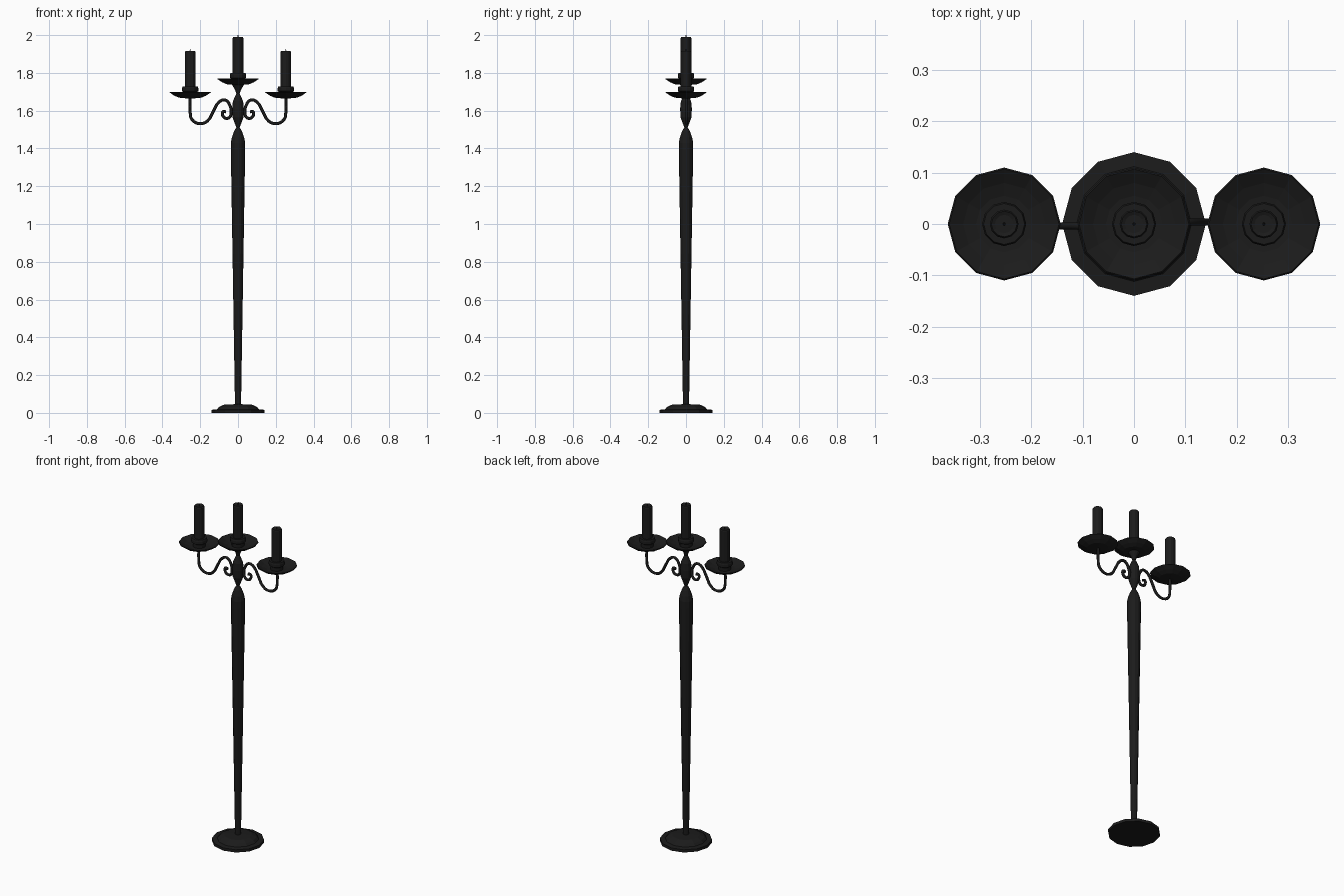
import bpy, bmesh
from math import sin, cos, pi

if "Cube" in bpy.data.objects:
    bpy.data.objects.remove(bpy.data.objects["Cube"])

iron = bpy.data.materials.new("black_iron")
iron.diffuse_color = (0.011, 0.011, 0.011, 1)
iron.use_nodes = True
iron.node_tree.nodes["Principled BSDF"].inputs["Base Color"].default_value = iron.diffuse_color


def lathe(name, profile, x=0, z=0, sides=12):
    """Spin (radius, height) pairs round a vertical axis and cap both ends."""
    bm = bmesh.new()
    rings = [[bm.verts.new((x + r * cos(2 * pi * i / sides), r * sin(2 * pi * i / sides), z + h))
              for i in range(sides)] for r, h in profile]
    for a, b in zip(rings, rings[1:]):
        for i in range(sides):
            j = (i + 1) % sides
            bm.faces.new((a[i], a[j], b[j], b[i]))
    bm.faces.new(rings[0][::-1])
    bm.faces.new(rings[-1])
    me = bpy.data.meshes.new(name)
    bm.to_mesh(me)
    bm.free()
    me.materials.append(iron)
    ob = bpy.data.objects.new(name, me)
    bpy.context.collection.objects.link(ob)
    return ob


def candle_holder(side, x, z, height):
    # drip dish, shallow and hollow, rim at z
    lathe(side + "_dish", [(0.02, -0.032), (0.06, -0.028), (0.085, -0.017), (0.11, 0.0),
                           (0.107, 0.003), (0.08, -0.011), (0.055, -0.019), (0.02, -0.021)], x, z)
    # candle socket
    lathe(side + "_socket", [(0.034, -0.025), (0.034, 0.0), (0.043, 0.006), (0.043, 0.022),
                             (0.040, 0.031), (0.029, 0.031)], x, z)
    # candle with a slightly melted top, and its wick
    lathe(side + "_candle", [(0.028, 0.0), (0.028, height - 0.006), (0.025, height),
                             (0.018, height - 0.003)], x, z)
    lathe(side + "_wick", [(0.003, height - 0.005), (0.002, height + 0.01)], x, z, 6)


# stepped round foot
lathe("base", [(0.14, 0.0), (0.14, 0.016), (0.112, 0.019), (0.10, 0.032),
               (0.075, 0.043), (0.02, 0.046)])

# tapering pole, shoulder, knop and neck
lathe("pole", [(0.016, 0.04), (0.038, 1.39), (0.038, 1.43), (0.032, 1.46), (0.022, 1.488),
               (0.009, 1.512), (0.018, 1.535), (0.029, 1.565), (0.031, 1.61), (0.027, 1.65),
               (0.009, 1.69), (0.016, 1.71), (0.026, 1.728), (0.034, 1.745)])

candle_holder("centre", 0, 1.768, 0.222)

# scrolled arms with their candle holders
path = [(0.253, 1.68), (0.253, 1.59), (0.245, 1.555), (0.205, 1.531), (0.162, 1.545),
        (0.130, 1.598), (0.100, 1.646), (0.068, 1.657), (0.042, 1.625), (0.036, 1.590),
        (0.046, 1.564), (0.066, 1.560), (0.081, 1.575), (0.079, 1.595), (0.064, 1.593)]
for side, s in (("left", -1), ("right", 1)):
    candle_holder(side, s * 0.253, 1.697, 0.219)
    cu = bpy.data.curves.new(side + "_arm", "CURVE")
    cu.dimensions = "3D"
    cu.bevel_depth = 0.008
    cu.bevel_resolution = 1
    cu.use_fill_caps = True
    cu.resolution_u = 3
    sp = cu.splines.new("BEZIER")
    sp.bezier_points.add(len(path) - 1)
    for bp, (x, z) in zip(sp.bezier_points, path):
        bp.co = (s * x, s * 0.004, z)
        bp.handle_left_type = bp.handle_right_type = "AUTO"
    cu.materials.append(iron)
    bpy.context.collection.objects.link(bpy.data.objects.new(side + "_arm", cu))
